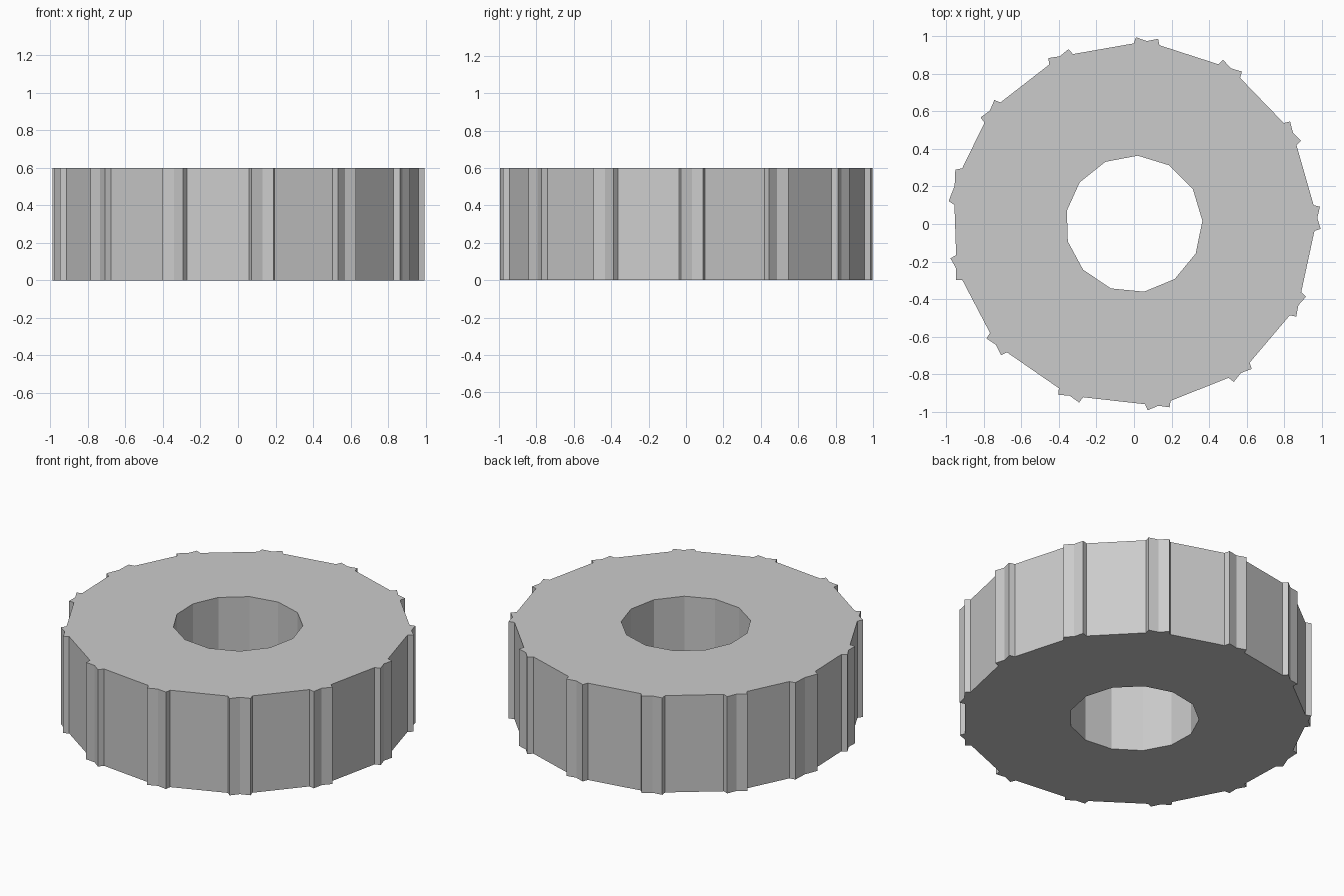
import bpy, bmesh
from math import radians, cos, sin

if "Cube" in bpy.data.objects:
    bpy.data.objects.remove(bpy.data.objects["Cube"])

HEIGHT = 0.6
HOLE_R = 0.365
# slightly uneven, hand-cut tooth directions (degrees, clockwise)
CENTRES = [86, 58.1, 29.9, 1.9, -26.3, -54.3, -82.4, -110.5, -138.8, -166, -192, -218.2, -246.1]
WIDE_TOOTH = 10
# notched tooth: angle offset, radius
TOOTH = [(4.1, 0.963), (3.4, 0.996), (0, 0.978), (-3.4, 0.996), (-4.1, 0.963)]

bm = bmesh.new()


def polar(angle, r):
    a = radians(angle)
    return bm.verts.new((r * cos(a), r * sin(a), 0))


# rim teeth and bore corners
teeth, bore = [], []
for i, c in enumerate(CENTRES):
    widen = 1.45 if i == WIDE_TOOTH else 1
    teeth.append([polar(c + off * widen, r) for off, r in TOOTH])
    bore.append(polar(c + 0.8, HOLE_R))

# flat underside, one sector per tooth gap
n = len(CENTRES)
for i in range(n):
    j = (i + 1) % n
    bm.faces.new([bore[i]] + teeth[i][2:] + teeth[j][:3] + [bore[j]])

# raise to full thickness
ext = bmesh.ops.extrude_face_region(bm, geom=bm.faces[:], use_keep_orig=True)
top = [v for v in ext["geom"] if isinstance(v, bmesh.types.BMVert)]
bmesh.ops.translate(bm, vec=(0, 0, HEIGHT), verts=top)
bmesh.ops.recalc_face_normals(bm, faces=bm.faces[:])

mesh = bpy.data.meshes.new("notched_wheel")
bm.to_mesh(mesh)
bm.free()
bpy.context.collection.objects.link(bpy.data.objects.new("notched_wheel", mesh))
